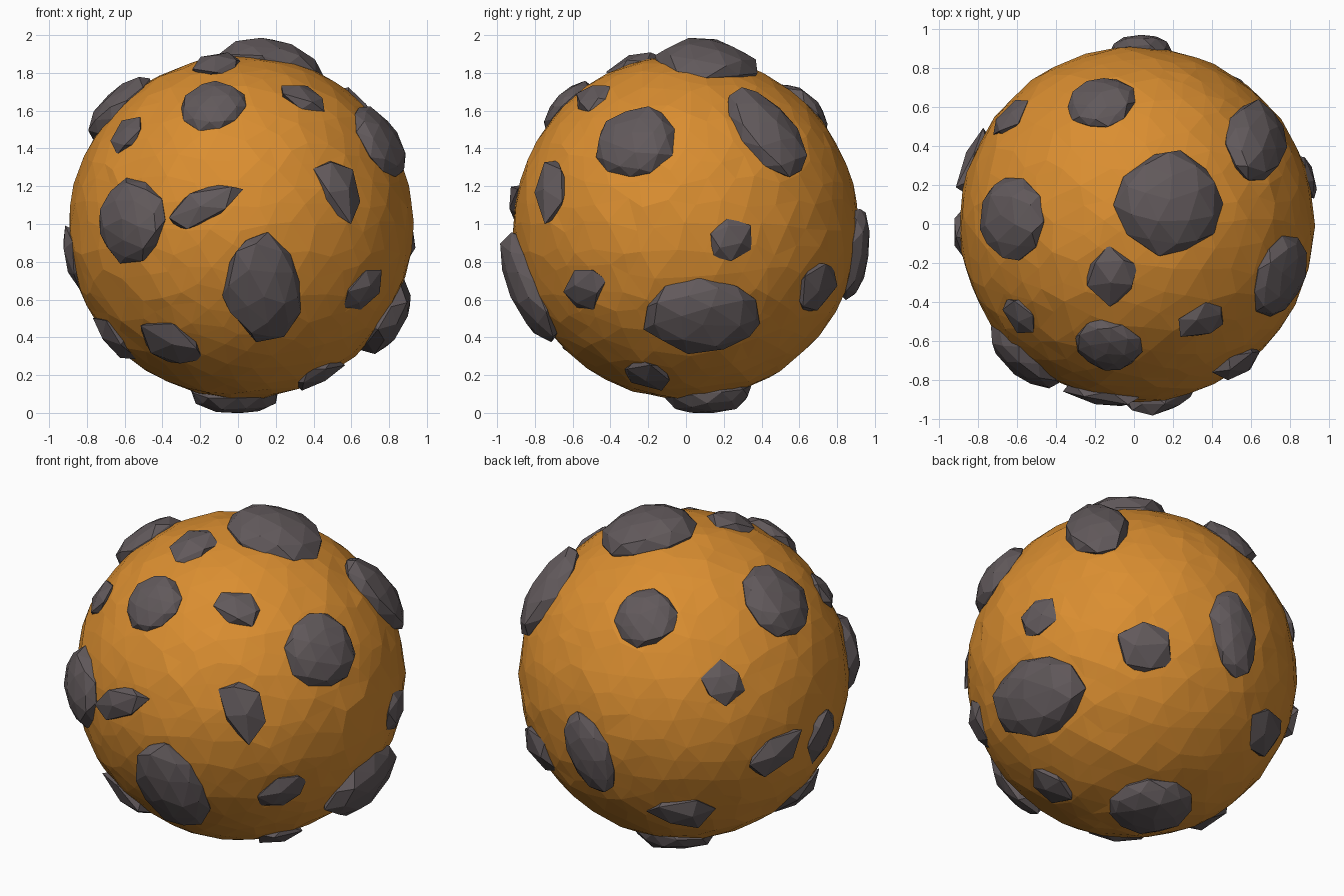
import bpy, bmesh, math, random
from mathutils import Vector, Matrix

if "Cube" in bpy.data.objects:
    bpy.data.objects.remove(bpy.data.objects["Cube"])

random.seed(4)
CENTRE = Vector((0.015, 0, 0.985))
R = 0.912


def material(name, rgb):
    m = bpy.data.materials.new(name)
    m.diffuse_color = (*rgb, 1)
    m.use_nodes = True
    m.node_tree.nodes["Principled BSDF"].inputs["Base Color"].default_value = m.diffuse_color
    return m


ORANGE = material("orange_ground", (0.70, 0.27, 0.03))
GREY = material("dark_rock", (0.12, 0.10, 0.105))


def jitter(s):
    return Vector([random.uniform(-s, s) for _ in range(3)])


def finish(bm, name, mat):
    me = bpy.data.meshes.new(name)
    bm.to_mesh(me)
    bm.free()
    me.materials.append(mat)
    ob = bpy.data.objects.new(name, me)
    bpy.context.collection.objects.link(ob)


# Faceted planet body
bm = bmesh.new()
bmesh.ops.create_icosphere(bm, subdivisions=4, radius=1)
for v in bm.verts:
    d = (v.co + jitter(0.035)).normalized()
    v.co = CENTRE + d * (R + random.uniform(-0.006, 0.006))
finish(bm, "planet_body", ORANGE)


def rock(name, azimuth, elevation, a, b=None, tilt=0):
    """Faceted boulder half sunk in the body; a/b are half sizes east/north."""
    b = b or a
    az, el = math.radians(azimuth), math.radians(elevation)
    n = Vector((math.cos(az) * math.cos(el), math.sin(az) * math.cos(el), math.sin(el)))
    east = Vector((0, 0, 1)).cross(n).normalized()
    frame = Matrix((east, n.cross(east), n)).transposed()
    turn = Matrix.Rotation(math.radians(tilt), 3, 'Z')
    spin = Matrix.Rotation(random.uniform(0, 6.28), 3, 'Z')
    # Small boulders are coarser and more jagged; bigger ones stand taller
    size = math.sqrt(a * b)
    small = size < 0.162
    if small:
        spin = spin @ Matrix.Rotation(random.uniform(0, 3), 3, 'X')
    height = 0.45 * size - 0.012
    sink = a * b / (2 * R)
    grow, rough = (1.13, 0.13) if small else (1.05, 0.07)
    bm = bmesh.new()
    bmesh.ops.create_icosphere(bm, subdivisions=1 if small else 2, radius=1)
    for v in bm.verts:
        p = spin @ v.co + jitter(rough)
        p = Vector((p.x * a * grow, p.y * b * grow, p.z * (height + sink)))
        p = CENTRE + n * (R - sink) + frame @ (turn @ p)
        p.z = min(2.0, max(0.0, p.z))
        v.co = p
    finish(bm, name, GREY)


# Round boulders: azimuth, elevation, radius
ROUND = [
    (33, 77, .26), (243, 71, .135), (257, 45, .167), (177, 44, .21),
    (230, 2, .215), (103, -82, .225), (340, 30, .205), (333, -60, .13),
    (15, -5, .11), (55, -21, .15), (106, 44, .165), (140, 21, .115),
    (193, -41, .145), (218, 33, .105),
]
# Oblong boulders: azimuth, elevation, half width, half length, tilt
OBLONG = [
    (303, 49, .13, .09, -20), (257, 7, .2, .09, 25), (306, 13, .11, .17, 15),
    (278, -21, .2, .29, 12), (320, -21, .15, .1, 30), (236, -43, .18, .14, -10),
    (7, -32, .3, .21, 0), (35, 34, .17, .27, 20), (89, -9, .14, .24, 20),
    (183, -9, .11, .16, 0), (159, -9, .18, .11, 25), (125, -33, .17, .13, 0),
]
for i, r in enumerate(ROUND + OBLONG, 1):
    rock(f"boulder_{i:02d}", *r)
